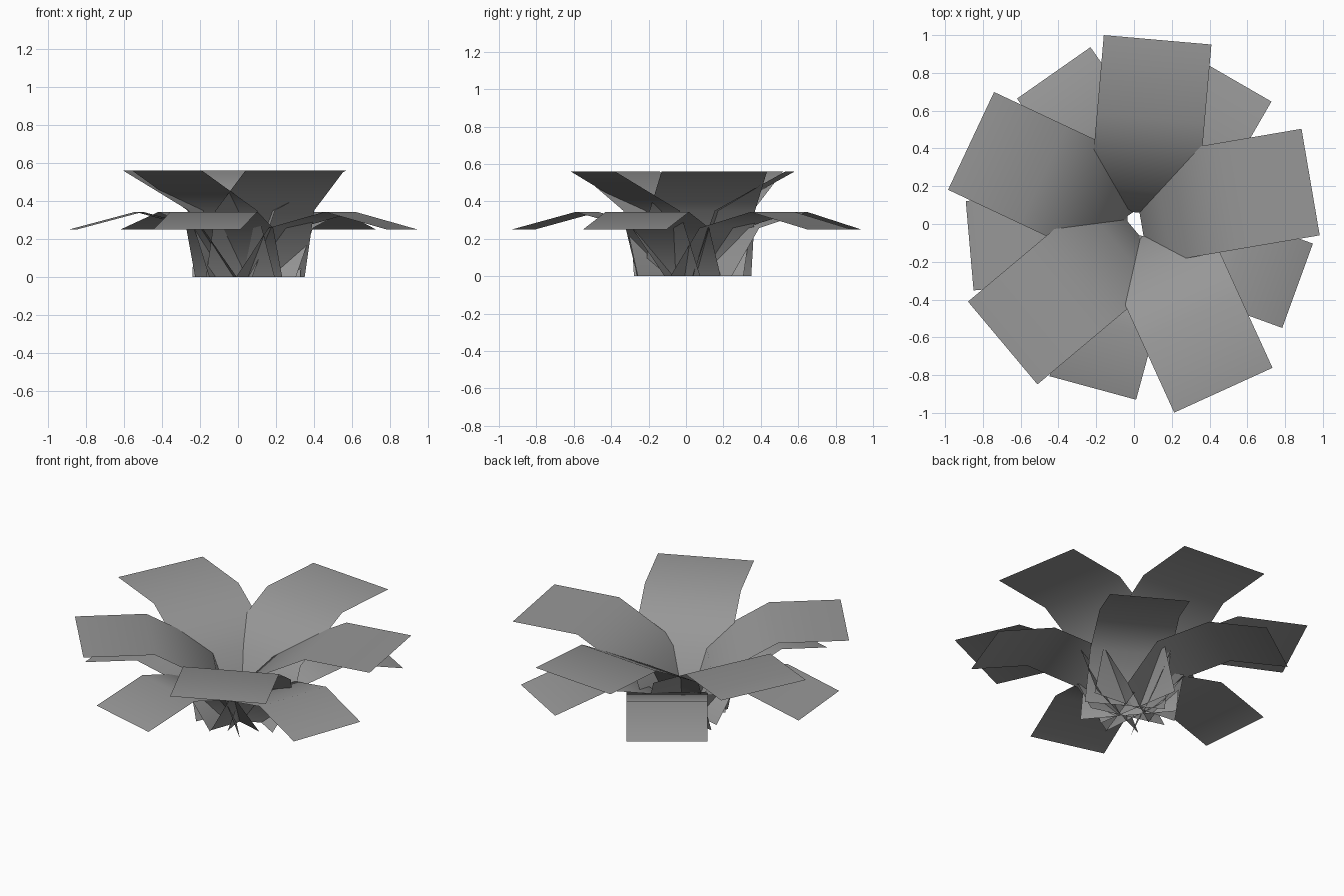
import bpy, math

if "Cube" in bpy.data.objects:
    bpy.data.objects.remove(bpy.data.objects["Cube"])

# Dark grey leaf colour
grey = bpy.data.materials.new("dark_grey")
grey.diffuse_color = (0.31, 0.31, 0.31, 1)
grey.use_nodes = True
grey.node_tree.nodes["Principled BSDF"].inputs["Base Color"].default_value = grey.diffuse_color

def leaf(name, tip, angle, width, profile):
    """Flat strip bent along profile of (distance in from tip, height)."""
    a = math.radians(angle)
    ux, uy = math.cos(a), math.sin(a)
    verts = []
    for d, z in profile:
        for s in (-width / 2, width / 2):
            verts.append((tip[0] - ux * d - uy * s, tip[1] - uy * d + ux * s, z))
    faces = [(2 * i, 2 * i + 1, 2 * i + 3, 2 * i + 2) for i in range(len(profile) - 1)]
    mesh = bpy.data.meshes.new(name)
    mesh.from_pydata(verts, [], faces)
    mesh.materials.append(grey)
    for p in mesh.polygons:
        p.use_smooth = True
    ob = bpy.data.objects.new(name, mesh)
    bpy.context.collection.objects.link(ob)
    return ob

# Upper ring: level tips over a funnel-shaped rise
upper_profile = [(0, 0.56), (0.42, 0.56), (0.80, 0.35), (0.92, 0)]
upper = [((0.125, 0.975), 85), ((0.935, 0.222), 9.7), ((0.473, -0.88), -65.5),
         ((-0.695, -0.63), 220), ((-0.8625, 0.44), 154.8)]
for i, (tip, ang) in enumerate(upper):
    leaf(f"upper_leaf_{i + 1}", tip, ang, 0.572, upper_profile)

# Lower ring: shorter leaves with drooping tips
lower_profile = [(0, 0.25), (0.35, 0.343), (0.665, 0.258), (0.845, 0)]
lower = [((0.522, 0.767), 60), ((0.866, -0.327), -20), ((-0.218, -0.868), 254.8),
         ((-0.87, -0.115), 185), ((-0.425, 0.80), 125)]
for i, (tip, ang) in enumerate(lower):
    leaf(f"lower_leaf_{i + 1}", tip, ang, 0.475, lower_profile)
